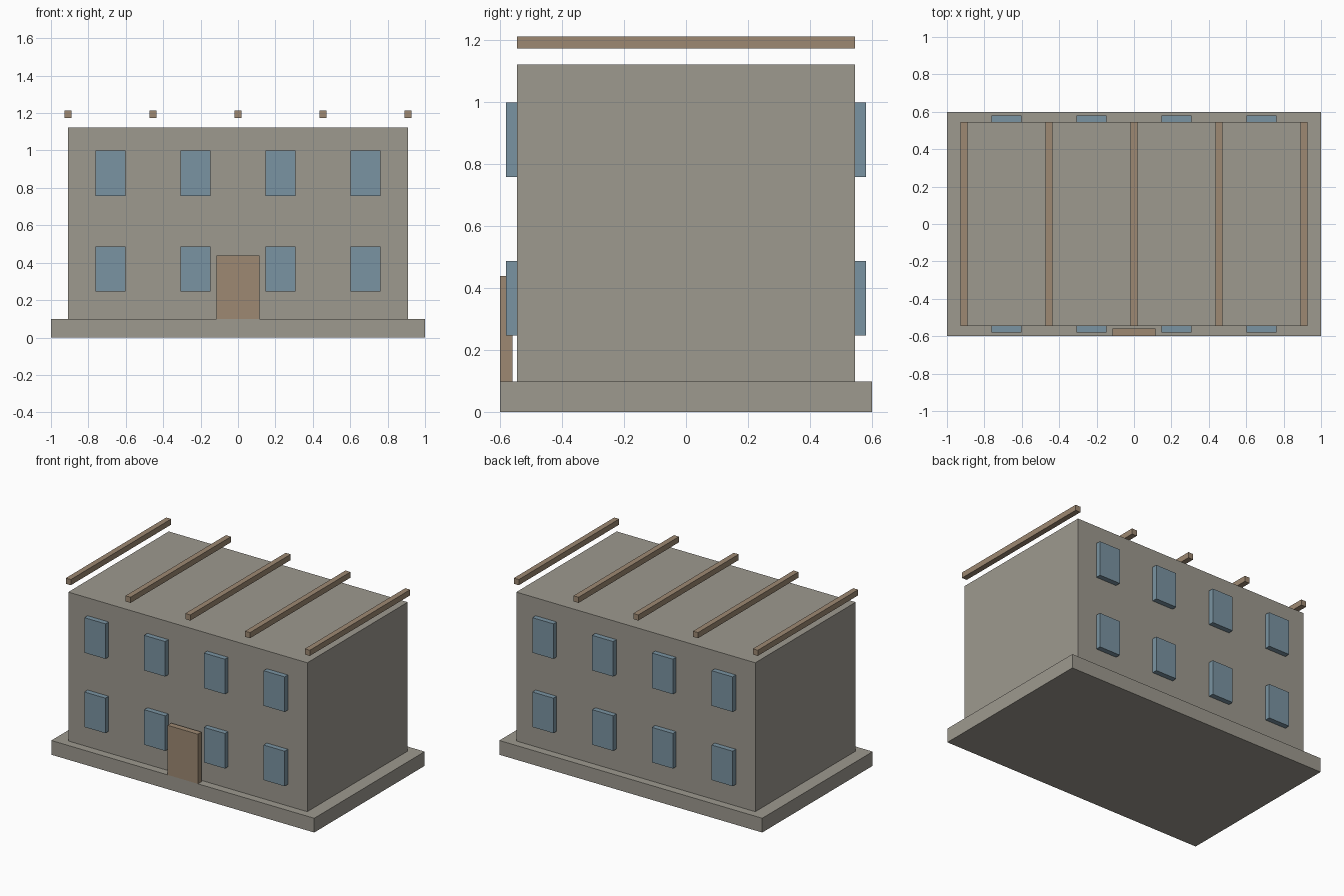
import bpy
import bmesh
from mathutils import Vector

cube = bpy.data.objects.get("Cube")
if cube:
    bpy.data.objects.remove(cube, do_unlink=True)


def make_material(name, rgb):
    mat = bpy.data.materials.new(name)
    mat.use_nodes = True
    mat.diffuse_color = (*rgb, 1)
    mat.node_tree.nodes["Principled BSDF"].inputs["Base Color"].default_value = (*rgb, 1)
    return mat


stone = make_material("warm grey stone", (0.34, 0.32, 0.275))
wood = make_material("brown wood", (0.34, 0.25, 0.17))
glass = make_material("blue glass", (0.195, 0.295, 0.36))


def box(name, low, high, mat):
    """Add a box spanning two opposite corners."""
    low, high = Vector(low), Vector(high)
    bm = bmesh.new()
    bmesh.ops.create_cube(bm, size=1)
    bmesh.ops.scale(bm, vec=high - low, verts=bm.verts)
    mesh = bpy.data.meshes.new(name)
    bm.to_mesh(mesh)
    bm.free()
    mesh.materials.append(mat)
    obj = bpy.data.objects.new(name, mesh)
    obj.location = (low + high) / 2
    bpy.context.collection.objects.link(obj)
    return obj


HALF_X, HALF_Y = 0.909, 0.5455
BAY = HALF_X / 2
BASE_TOP = 0.098

# Plinth and main block
box("plinth", (-1, -0.6, 0), (1, 0.6, BASE_TOP), stone)
box("main_block", (-HALF_X, -HALF_Y, BASE_TOP), (HALF_X, HALF_Y, 1.122), stone)

# Door standing just in front of the wall
box("front_door", (-0.115, -0.6, BASE_TOP), (0.115, -0.56, 0.439), wood)

# Two floors of windows, one per bay, on the front and back
for side, sign in (("front", -1), ("back", 1)):
    inner, outer = sorted((sign * HALF_Y, sign * 0.581))
    for floor, sill in (("lower", 0.247), ("upper", 0.758)):
        for i in range(4):
            x = (i - 1.5) * BAY
            box(f"{side}_{floor}_window_{i + 1}", (x - 0.08, inner, sill),
                (x + 0.08, outer, sill + 0.241), glass)

# Roof beams floating above the block, one on each bay line
for i in range(5):
    x = (i - 2) * BAY
    box(f"roof_beam_{i + 1}", (x - 0.019, -HALF_Y, 1.174),
        (x + 0.019, HALF_Y, 1.213), wood)
